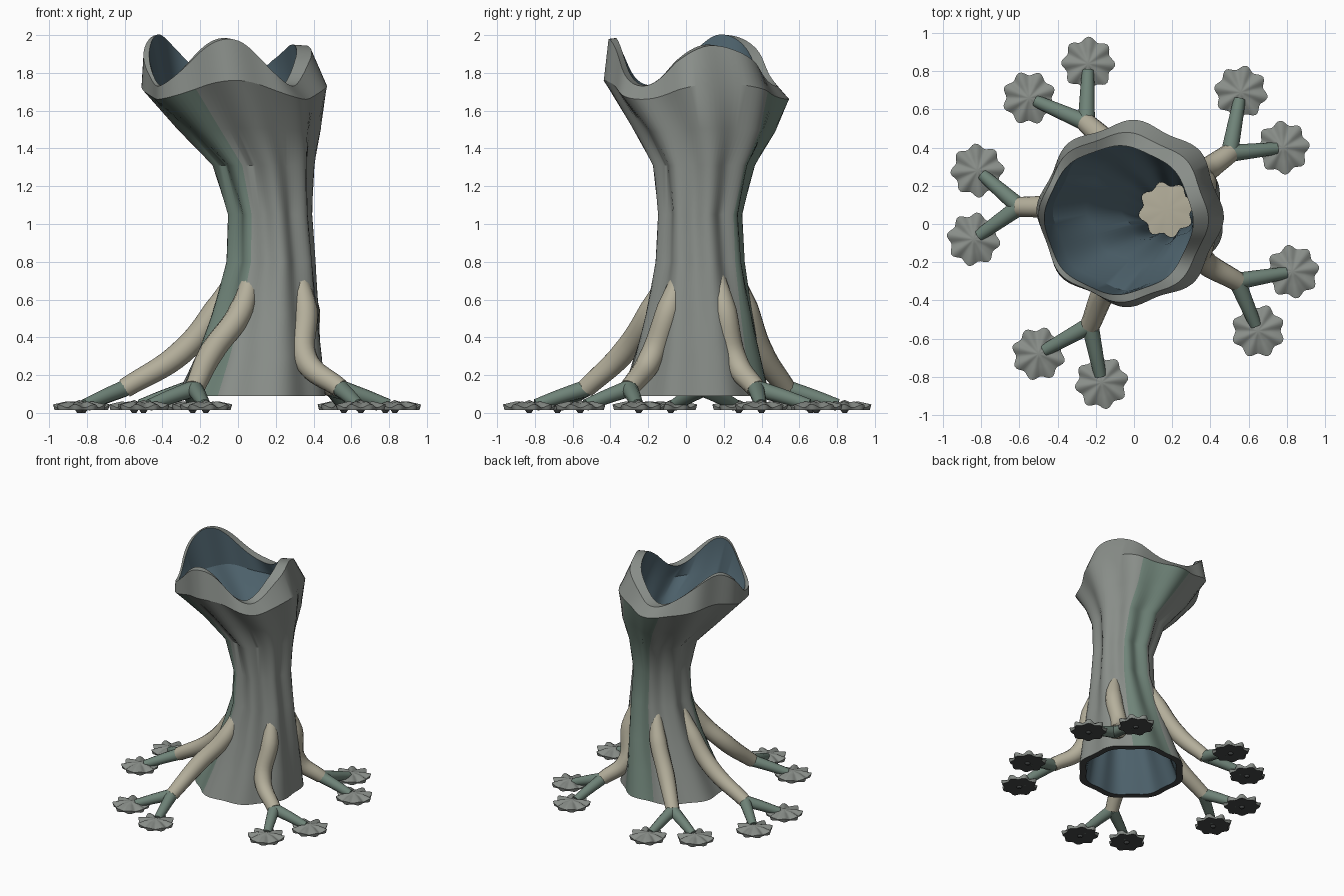
import bpy, math
from math import sin, cos, radians, pi

if "Cube" in bpy.data.objects:
    bpy.data.objects.remove(bpy.data.objects["Cube"])


def material(name, rgb):
    m = bpy.data.materials.new(name)
    m.diffuse_color = (*rgb, 1)
    m.use_nodes = True
    m.node_tree.nodes["Principled BSDF"].inputs["Base Color"].default_value = m.diffuse_color
    return m


GREY = material("bark_grey", (0.25, 0.27, 0.25))
GREEN = material("bark_green", (0.16, 0.23, 0.19))
BLUE = material("inner_slate", (0.08, 0.13, 0.16))
CREAM = material("root_cream", (0.46, 0.43, 0.33))
DARK = material("pad_sole", (0.06, 0.065, 0.065))

# Rim crests: angle and height factor, unevenly spaced
CRESTS = [(14, 0.72), (154, 1.15), (271, 1.0), (374, 0.72)]


def crest(a):
    """Wave with a peak at every crest and a valley between each pair."""
    d = math.degrees(a)
    if d < 14:
        d += 360
    for (a0, h0), (a1, h1) in zip(CRESTS, CRESTS[1:]):
        if d <= a1:
            t = (d - a0) / (a1 - a0)
            c = cos(2 * pi * t)
            return c * (h0 if t < 0.5 else h1) if c > 0 else c


def lobed_ring(n, cx, cy, z, r, amp, phase, wave=0):
    """Fluted ring with eight lobes; wave lifts it into three crests."""
    pts = []
    for i in range(n):
        a = 2 * pi * i / n
        rr = r * (1 + amp * cos(8 * (a - radians(phase))))
        zz = z + (wave * crest(a) if wave else 0)
        pts.append((cx + rr * cos(a), cy + rr * sin(a), zz))
    return pts


def loft(name, rings, mats, closed=False, caps=(False, False), pick=None, angle=35):
    n = len(rings[0])
    verts = [p for r in rings for p in r]
    faces, idx = [], []
    count = len(rings)
    for k in range(count if closed else count - 1):
        a, b = k * n, ((k + 1) % count) * n
        for i in range(n):
            j = (i + 1) % n
            faces.append((a + i, a + j, b + j, b + i))
            idx.append(pick(k, i) if pick else 0)
    for use, base, flip, slot in ((caps[0], 0, True, len(mats) - 1),
                                  (caps[1], (count - 1) * n, False, 0)):
        if use:
            c = len(verts)
            ring = verts[base:base + n]
            verts.append((sum(p[0] for p in ring) / n, sum(p[1] for p in ring) / n,
                          ring[0][2] + (0 if flip else 0.012)))
            for i in range(n):
                j = (i + 1) % n
                faces.append((base + j, base + i, c) if flip else (base + i, base + j, c))
                idx.append(slot)
    me = bpy.data.meshes.new(name)
    me.from_pydata(verts, [], faces)
    for m in mats:
        me.materials.append(m)
    me.polygons.foreach_set("material_index", idx)
    ob = bpy.data.objects.new(name, me)
    bpy.context.collection.objects.link(ob)
    smooth(ob, angle)


def smooth(ob, angle):
    bpy.ops.object.select_all(action='DESELECT')
    ob.select_set(True)
    bpy.context.view_layer.objects.active = ob
    bpy.ops.object.shade_smooth_by_angle(angle=radians(angle))


def tube(name, points, radii, mat):
    """Smooth tapered branch along a short path."""
    cu = bpy.data.curves.new(name, 'CURVE')
    cu.dimensions = '3D'
    cu.bevel_depth = 1
    cu.bevel_resolution = 4
    cu.resolution_u = 8
    cu.use_fill_caps = True
    sp = cu.splines.new('BEZIER')
    sp.bezier_points.add(len(points) - 1)
    for bp, p, r in zip(sp.bezier_points, points, radii):
        bp.co, bp.radius = p, r
        bp.handle_left_type = bp.handle_right_type = 'AUTO'
    cu.materials.append(mat)
    ob = bpy.data.objects.new(name, cu)
    bpy.context.collection.objects.link(ob)
    bpy.ops.object.select_all(action='DESELECT')
    ob.select_set(True)
    bpy.context.view_layer.objects.active = ob
    bpy.ops.object.convert(target='MESH')
    smooth(bpy.context.object, 40)


# Hollow trunk: z, centre x, centre y, radius, lobe depth, lobe angle, crest height
N = 96
OUTER = [
    (0.09, 0.07, 0.05, 0.395, 0.03, 27, 0),
    (0.30, 0.11, 0.06, 0.335, 0.045, 24, 0),
    (0.52, 0.145, 0.07, 0.28, 0.06, 20, 0),
    (0.80, 0.175, 0.075, 0.224, 0.085, 15, 0),
    (1.05, 0.17, 0.075, 0.208, 0.095, 13, 0),
    (1.31, 0.135, 0.095, 0.252, 0.08, 8, 0),
    (1.50, 0.06, 0.095, 0.36, 0.055, 3, 0.01),
    (1.71, -0.02, 0.055, 0.475, 0.035, -3, 0.05),
]
RIM = [
    (1.855, -0.055, 0.035, 0.435, 0.025, -3, 0.125),
    (1.86, -0.08, 0.02, 0.385, 0.015, -3, 0.125),
]
INNER = [
    (1.66, -0.03, 0.05, 0.385, 0.03, -3, 0.03),
    (1.50, 0.055, 0.09, 0.295, 0.04, 3, 0.01),
    (1.31, 0.135, 0.09, 0.19, 0.06, 8, 0),
    (1.05, 0.17, 0.075, 0.135, 0.09, 13, 0),
    (0.80, 0.175, 0.075, 0.16, 0.08, 15, 0),
    (0.52, 0.145, 0.07, 0.22, 0.06, 20, 0),
    (0.09, 0.07, 0.05, 0.345, 0.03, 27, 0),
]
sections = OUTER + RIM + INNER


def bark(k, i):
    deg = 360 * i / N
    if k < 7:
        return 1 if 50 < deg < 100 or 190 < deg < 243 else 0
    return 0 if k < 9 else (3 if k == len(sections) - 1 else 2)


rings = [lobed_ring(N, x, y, z, r, amp, ph, w) for z, x, y, r, amp, ph, w in sections]
loft("trunk", rings, [GREY, GREEN, BLUE, DARK], closed=True, pick=bark, angle=32)

# Star-shaped floor inside the waist
star = [lobed_ring(48, 0.17, 0.075, z, 0.138, 0.09, 13) for z in (0.99, 1.02)]
loft("cup_floor", star, [CREAM], caps=(True, True))

# Five roots, each with a fork of two toes
ROOTS = [
    ([(0.11, 0.235, 0.80), (0.03, 0.32, 0.55), (-0.10, 0.40, 0.32), (-0.25, 0.53, 0.13)],
     [(-0.24, 0.84), (-0.55, 0.66)]),
    ([(0.31, 0.15, 0.80), (0.37, 0.205, 0.54), (0.365, 0.265, 0.27), (0.50, 0.37, 0.13)],
     [(0.56, 0.69), (0.78, 0.40)]),
    ([(0.30, 0.00, 0.82), (0.355, -0.09, 0.55), (0.36, -0.19, 0.28), (0.54, -0.30, 0.13)],
     [(0.83, -0.25), (0.65, -0.56)]),
    ([(0.08, -0.05, 0.82), (0.02, -0.18, 0.55), (-0.14, -0.33, 0.32), (-0.23, -0.53, 0.13)],
     [(-0.17, -0.83), (-0.50, -0.68)]),
    ([(0.02, 0.08, 0.80), (-0.12, 0.085, 0.54), (-0.30, 0.09, 0.32), (-0.60, 0.09, 0.13)],
     [(-0.84, -0.08), (-0.82, 0.28)]),
]
for r, (path, toes) in enumerate(ROOTS, 1):
    tube(f"root_{r}", path, (0.03, 0.065, 0.065, 0.052), CREAM)
    fx, fy, fz = path[-1]
    for t, (x, y) in enumerate(toes, 1):
        # Toe runs down to just short of the pad centre
        tx, ty = fx + (x - fx) * 0.88, fy + (y - fy) * 0.88
        mid = ((fx + tx) / 2, (fy + ty) / 2, 0.088)
        tube(f"toe_{r}_{t}", [(fx, fy, fz), mid, (tx, ty, 0.042)], (0.045, 0.039, 0.032), GREEN)
        # Flower-shaped foot pad with a dark sole and small nub
        ph = math.degrees(math.atan2(y - fy, x - fx))
        pad = [lobed_ring(64, x, y, z, rad, amp, ph) for z, rad, amp in
               ((0.014, 0.122, 0.09), (0.036, 0.13, 0.09), (0.056, 0.07, 0.06), (0.057, 0.025, 0.04))]
        for ring, k in ((pad[1], 0.009), (pad[2], 0.004)):
            for i, p in enumerate(ring):
                ring[i] = (*p[:2], p[2] + k * cos(8 * (2 * pi * i / 64 - radians(ph))))
        loft(f"pad_{r}_{t}", pad, [GREY, DARK], caps=(True, True), angle=40)
        nub = [lobed_ring(12, x, y, z, rad, 0, 0) for z, rad in ((0, 0.012), (0.02, 0.025))]
        loft(f"pad_nub_{r}_{t}", nub, [DARK], caps=(True, True))
